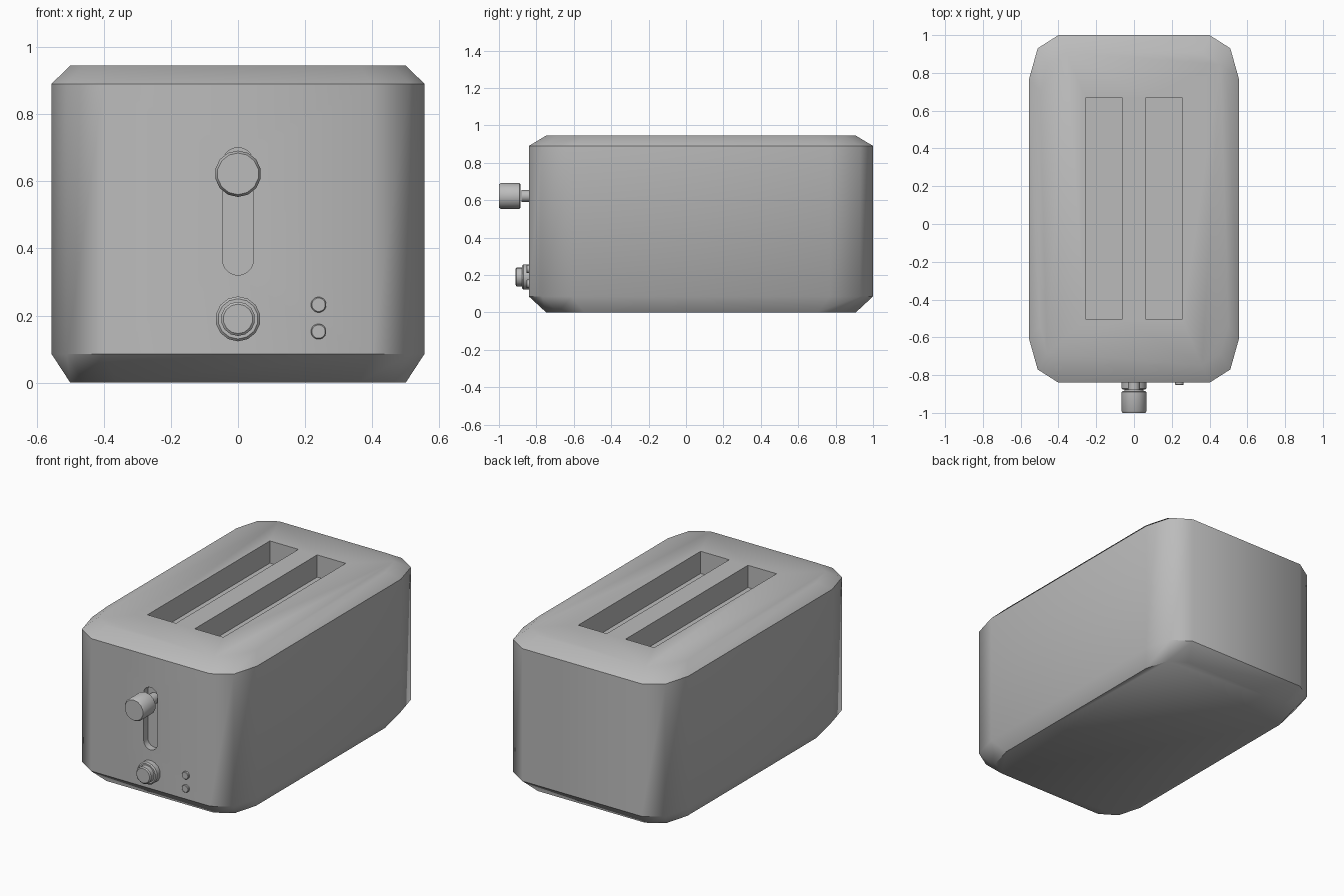
import bpy, bmesh, math

old = bpy.data.objects.get("Cube")
if old:
    bpy.data.objects.remove(old, do_unlink=True)

grey = bpy.data.materials.new("plain grey")
grey.use_nodes = True
COLOUR = (0.5, 0.5, 0.5, 1)
grey.diffuse_color = COLOUR
grey.node_tree.nodes["Principled BSDF"].inputs["Base Color"].default_value = COLOUR

FRONT, MID = -0.84, 0.08


def loft(name, rings):
    """Closed solid through a list of equal-length rings of points."""
    bm = bmesh.new()
    loops = [[bm.verts.new(p) for p in ring] for ring in rings]
    n = len(loops[0])
    for a, b in zip(loops, loops[1:]):
        for i in range(n):
            j = (i + 1) % n
            bm.faces.new((a[i], a[j], b[j], b[i]))
    bm.faces.new(loops[0][::-1])
    bm.faces.new(loops[-1])
    bmesh.ops.recalc_face_normals(bm, faces=bm.faces)
    mesh = bpy.data.meshes.new(name)
    bm.to_mesh(mesh)
    bm.free()
    mesh.materials.append(grey)
    ob = bpy.data.objects.new(name, mesh)
    bpy.context.collection.objects.link(ob)
    return ob


def smooth(ob, angle):
    bpy.ops.object.select_all(action="DESELECT")
    ob.select_set(True)
    bpy.context.view_layer.objects.active = ob
    bpy.ops.object.shade_smooth_by_angle(angle=math.radians(angle))


def turned(name, x, z, profile, sides):
    """Part turned around the y axis; profile is (y, radius) pairs."""
    steps = [2 * math.pi * (i + 0.5) / sides for i in range(sides)]
    ob = loft(name, [[(x + r * math.cos(t), y, z + r * math.sin(t)) for t in steps]
                     for y, r in profile])
    smooth(ob, 35)
    return ob


def cut(body, cutter):
    cutter.hide_render = True
    mod = body.modifiers.new("cut", "BOOLEAN")
    mod.operation, mod.solver, mod.object = "DIFFERENCE", "EXACT", cutter
    bpy.context.view_layer.objects.active = body
    bpy.ops.object.modifier_apply(modifier=mod.name)
    bpy.data.objects.remove(cutter, do_unlink=True)


# Housing: chamfered outline, drawn in at the top and bottom
corner = [(0.555, 0.69), (0.51, 0.85), (0.40, 0.92)]
outline = (corner + [(-x, y) for x, y in corner[::-1]]
           + [(-x, -y) for x, y in corner] + [(x, -y) for x, y in corner[::-1]])
housing = loft("housing", [[(x * s, MID + y * s, z) for x, y in outline]
                           for s, z in ((0.9, 0), (1, 0.085), (1, 0.89), (0.9, 0.945))])

# Two bread slots
for side in (-1, 1):
    rect = [(side * x, y) for x, y in ((0.063, -0.505), (0.255, -0.505), (0.255, 0.67), (0.063, 0.67))]
    cut(housing, loft("slot_cutter", [[(x, y, z) for x, y in rect] for z in (0.81, 1.1)]))

# Lever channel with round ends
R = 0.046
channel = [(R * math.cos(math.pi * i / 10), 0.654 + R * math.sin(math.pi * i / 10)) for i in range(11)]
channel += [(-x, 1.02 - z) for x, z in channel]
cut(housing, loft("channel_cutter", [[(x, y, z) for x, z in channel] for y in (FRONT - 0.1, FRONT + 0.04)]))
smooth(housing, 44.5)

# Lever stem and knob
turned("lever_stem", 0, 0.622, [(FRONT + 0.04, 0.032), (-0.88, 0.032)], 14)
turned("lever_knob", 0, 0.622, [(-0.885, 0.062), (-0.89, 0.069), (-0.99, 0.069), (-1.0, 0.062)], 14)

# Browning dial
turned("dial_base", 0, 0.19, [(FRONT + 0.01, 0.067), (-0.87, 0.067), (-0.877, 0.06)], 14)
turned("dial_knob", 0, 0.19, [(-0.87, 0.051), (-0.905, 0.051), (-0.911, 0.044)], 14)

# Two small buttons
for label, z in (("upper", 0.232), ("lower", 0.152)):
    turned(label + "_button", 0.24, z, [(FRONT + 0.01, 0.023), (-0.85, 0.023), (-0.853, 0.02)], 16)
